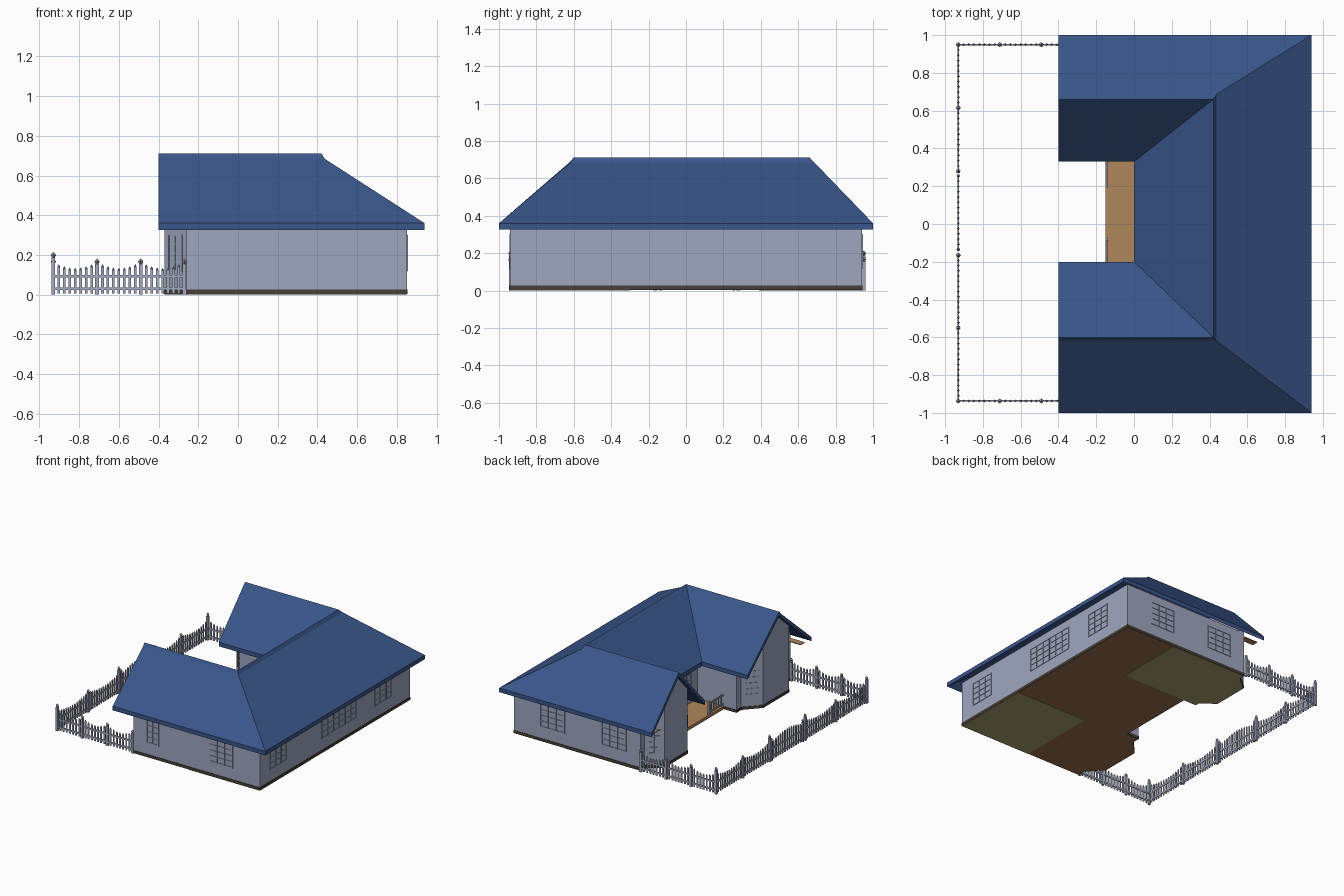
import bpy, bmesh, math
from mathutils import Vector, Matrix

if "Cube" in bpy.data.objects:
    bpy.data.objects.remove(bpy.data.objects["Cube"])


def material(name, rgb):
    m = bpy.data.materials.new(name)
    m.use_nodes = True
    m.diffuse_color = (*rgb, 1)
    m.node_tree.nodes["Principled BSDF"].inputs["Base Color"].default_value = (*rgb, 1)
    return m


BLUE = material("roof_blue", (0.042, 0.093, 0.255))
GREY = material("wall_blue_grey", (0.35, 0.39, 0.53))
FENCE = material("fence_grey", (0.37, 0.41, 0.53))
TAN = material("wood_tan", (0.43, 0.245, 0.105))
BROWN = material("floor_brown", (0.32, 0.16, 0.075))
OLIVE = material("floor_olive", (0.39, 0.37, 0.165))
DARK = material("plinth_dark", (0.06, 0.05, 0.038))


def finish(bm, name, mat):
    bmesh.ops.recalc_face_normals(bm, faces=bm.faces)
    me = bpy.data.meshes.new(name)
    bm.to_mesh(me)
    bm.free()
    me.materials.append(mat)
    ob = bpy.data.objects.new(name, me)
    bpy.context.collection.objects.link(ob)


def box(bm, center, size, angle=0):
    mat = (Matrix.Translation(center) @ Matrix.Rotation(angle, 4, 'Z')
           @ Matrix.Diagonal((*size, 1)))
    bmesh.ops.create_cube(bm, size=1, matrix=mat)


def prism(bm, pts, z0, z1):
    f = bm.faces.new([bm.verts.new((x, y, z0)) for x, y in pts])
    g = bmesh.ops.extrude_face_region(bm, geom=[f])["geom"]
    for v in g:
        if isinstance(v, bmesh.types.BMVert):
            v.co.z = z1


# ---- Plan of the house
WX0, WX1, WY, COURT = -0.26, 0.85, 0.94, 0.08
IN_F, IN_B = -0.26, 0.39
EAVE, RIDGE, SLAB = 0.36, 0.712, 0.033
HOUSE = [(WX0, -WY), (WX1, -WY), (WX1, WY), (WX0, WY),
         (WX0, IN_B), (COURT, IN_B), (COURT, IN_F), (WX0, IN_F)]
BAY_X = -0.37
# each wing: ridge y, half span of roof, wall ends, bay corners
WINGS = {
    "front": (-0.6, 0.4, -WY, IN_F, (-0.88, -0.76, -0.44, -0.32)),
    "back": (0.66, 0.335, IN_B, WY, (0.42, 0.51, 0.8, 0.89)),
}


def bay_plan(b, x=WX0, grow=0.0):
    return [(x, b[0] - grow), (WX0, b[0] - grow), (BAY_X - grow, b[1] - grow),
            (BAY_X - grow, b[2] + grow), (WX0, b[3] + grow), (x, b[3] + grow)]


# ---- Walls
bm = bmesh.new()
prism(bm, HOUSE, 0.02, 0.364)
finish(bm, "house_walls", GREY)

# ---- Gable ends with bays, cut to the slope of the roof
for side, (ry, half, ya, yb, b) in WINGS.items():
    bm = bmesh.new()
    back = WX0 + 0.05
    plan = [(back, ya), (WX0, ya), (WX0, b[0]), (BAY_X, b[1]), (BAY_X, ry),
            (BAY_X, b[2]), (WX0, b[3]), (WX0, yb), (back, yb), (back, ry)]
    low = [bm.verts.new((x, y, 0.02)) for x, y in plan]
    top = [bm.verts.new((x, y, RIDGE - SLAB - 0.004 - abs(y - ry) * (RIDGE - EAVE) / half))
           for x, y in plan]
    n = len(plan)
    for i in range(n):
        j = (i + 1) % n
        bm.faces.new((low[i], low[j], top[j], top[i]))
    bm.faces.new(low)
    bm.faces.new(top[:5] + top[9:])
    bm.faces.new(top[4:])
    finish(bm, side + "_gable_bay", GREY)

# ---- Plinth, floors, deck and eave soffits
bm = bmesh.new()
g = 0.003
prism(bm, [(WX0 - g, -WY - g), (WX1 + g, -WY - g), (WX1 + g, WY + g), (WX0 - g, WY + g),
           (WX0 - g, IN_B - g), (COURT - g, IN_B - g), (COURT - g, IN_F + g),
           (WX0 - g, IN_F + g)], 0.004, 0.026)
for w in WINGS.values():
    prism(bm, bay_plan(w[4], WX0 + 0.02, g), 0.004, 0.026)
finish(bm, "plinth", DARK)

bm = bmesh.new()
prism(bm, HOUSE, 0.002, 0.005)
prism(bm, [(-0.15, IN_F), (COURT, IN_F), (COURT, IN_B), (-0.15, IN_B)], 0.002, 0.005)
prism(bm, bay_plan(WINGS["front"][4]), 0.002, 0.005)
finish(bm, "brown_floor", BROWN)

bm = bmesh.new()
prism(bm, [(0.22, -WY), (WX1, -WY), (WX1, -0.3), (0.22, -0.3)], 0, 0.003)
prism(bm, [(WX0, IN_B), (0.41, IN_B), (0.41, WY), (WX0, WY)], 0, 0.003)
prism(bm, bay_plan(WINGS["back"][4]), 0, 0.003)
finish(bm, "olive_floor", OLIVE)

bm = bmesh.new()
box(bm, (-0.035, 0.065, 0.016), (0.23, IN_B - IN_F, 0.02))
finish(bm, "porch_deck", TAN)

bm = bmesh.new()
for s in (-1, 1):
    box(bm, (-0.322, s * 0.915, 0.334), (0.124, 0.05, 0.006))
finish(bm, "gable_soffits", TAN)

# ---- Roof: a U of sloping slabs with a raised hip ridge
bm = bmesh.new()
R = {k: bm.verts.new(c) for k, c in {
    "a": (-0.4, -1, EAVE), "b": (0.94, -1, EAVE), "c": (0.94, 1, EAVE), "d": (-0.4, 1, EAVE),
    "e": (-0.4, 0.33, EAVE), "f": (0, 0.33, EAVE), "g": (0, -0.2, EAVE), "h": (-0.4, -0.2, EAVE),
    "p": (-0.4, -0.6, RIDGE), "q": (0.42, -0.6, RIDGE), "r": (0.42, 0.66, RIDGE),
    "s": (-0.4, 0.66, RIDGE), "t": (-0.4, -0.618, 0.69), "u": (0.437, -0.618, 0.684),
    "v": (0.437, 0.687, 0.684)}.items()}
for loop in ("abut", "tuqp", "bcvu", "uvrq", "cdsrv", "srfe", "rqgf", "qphg"):
    bm.faces.new([R[k] for k in loop])
new = bmesh.ops.extrude_face_region(bm, geom=bm.faces[:], use_keep_orig=True)["geom"]
bmesh.ops.translate(bm, vec=(0, 0, -SLAB),
                    verts=[v for v in new if isinstance(v, bmesh.types.BMVert)])
finish(bm, "roof", BLUE)


# ---- Windows: outer frame and glazing bars standing just off the wall
def window(bm, p, q, z0, z1, cols, rows):
    p, q = Vector(p), Vector(q)
    d = q - p
    ang = math.atan2(d.y, d.x)
    mid, h = (p + q) / 2, z1 - z0
    for i in range(cols + 1):
        c = p + d * i / cols
        t = 0.008 if i in (0, cols) else 0.004
        box(bm, (c.x, c.y, z0 + h / 2), (t, 0.01, h), ang)
    for i in range(rows + 1):
        t = 0.008 if i in (0, rows) else 0.004
        box(bm, (mid.x, mid.y, z0 + h * i / rows), (d.length + 0.008, 0.008, t), ang)


bm = bmesh.new()
for y0, y1, cols in ((-0.81, -0.61, 3), (-0.16, 0.27, 6), (0.5, 0.71, 3)):
    window(bm, (WX1, y0), (WX1, y1), 0.12, 0.3, cols, 4)
for x0, x1, y in ((-0.14, -0.04, -WY), (0.41, 0.61, -WY), (-0.13, 0.08, WY), (0.41, 0.62, WY)):
    window(bm, (x0, y), (x1, y), 0.12, 0.3, 2 if x1 < 0 else 3, 4)
for w in WINGS.values():
    plan = [Vector(c) for c in bay_plan(w[4])[1:5]]
    for p, q in (plan[:2], plan[2:]):
        window(bm, p.lerp(q, 0.2), p.lerp(q, 0.8), 0.12, 0.3, 2, 4)
for y0, y1 in ((-0.18, -0.06), (0.2, 0.32)):
    window(bm, (COURT, y0), (COURT, y1), 0.12, 0.3, 2, 4)
window(bm, (COURT, 0.02), (COURT, 0.12), 0.03, 0.3, 2, 3)
finish(bm, "window_frames_and_door", GREY)


# ---- Fence
def picket(bm, x, y, h, ang, w=0.013):
    box(bm, (x, y, h / 2 - 0.003), (w, 0.006, h - 0.018), ang)
    bmesh.ops.create_cone(bm, segments=4, radius1=w * 0.6, radius2=0, depth=0.014,
                          matrix=Matrix.Translation((x, y, h - 0.006)))


def post(bm, x, y, h, w=0.018):
    box(bm, (x, y, h / 2 - 0.01), (w, w, h - 0.02))
    for r1, r2, z in ((w * 0.35, w * 0.75, h - 0.015), (w * 0.75, 0, h)):
        bmesh.ops.create_cone(bm, segments=4, radius1=r1, radius2=r2, depth=0.015,
                              cap_ends=True, matrix=Matrix.Translation((x, y, z)))


def run(bm, p, q, base=0.164, bow=-0.03):
    p, q = Vector(p), Vector(q)
    d = q - p
    ang = math.atan2(d.y, d.x)
    n = round(d.length / 0.028)
    for i in range(1, n):
        c = p + d * i / n
        picket(bm, c.x, c.y, base + bow * math.sin(math.pi * i / n), ang)
    mid = (p + q) / 2
    for z in (0.03, 0.092):
        box(bm, (mid.x, mid.y, z), (d.length, 0.008, 0.013), ang)


bm = bmesh.new()
FX = -0.93
for y in (-0.937, 0.95):
    xs = [FX + 0.22 * i for i in range(4)]
    for x0, x1 in zip(xs, xs[1:]):
        run(bm, (x0, y), (x1, y))
        post(bm, x1, y, 0.175)
for ys in ((-0.937, -0.55, -0.165), (0.28, 0.615, 0.95)):
    for y0, y1 in zip(ys, ys[1:]):
        run(bm, (FX, y0), (FX, y1))
    for y in ys:
        post(bm, FX, y, 0.175 if y in (-0.55, 0.615) else 0.208)
finish(bm, "picket_fence", FENCE)

# ---- Double gate with arched top
bm = bmesh.new()
for y in (-0.135, 0.255):
    post(bm, FX, y, 0.175, 0.014)
run(bm, (FX, -0.135), (FX, 0.255), 0.145, 0.04)
finish(bm, "gate", FENCE)

# ---- Porch railings either side of the entry
bm = bmesh.new()
for y0, y1 in ((-0.08, IN_F), (0.2, IN_B)):
    box(bm, (-0.145, y0, 0.075), (0.014, 0.014, 0.11))
    for z in (0.045, 0.115):
        box(bm, (-0.145, (y0 + y1) / 2, z), (0.008, abs(y1 - y0), 0.01))
    for i in range(1, 6):
        box(bm, (-0.145, y0 + (y1 - y0) * i / 6, 0.08), (0.006, 0.006, 0.07))
finish(bm, "porch_railing", FENCE)
